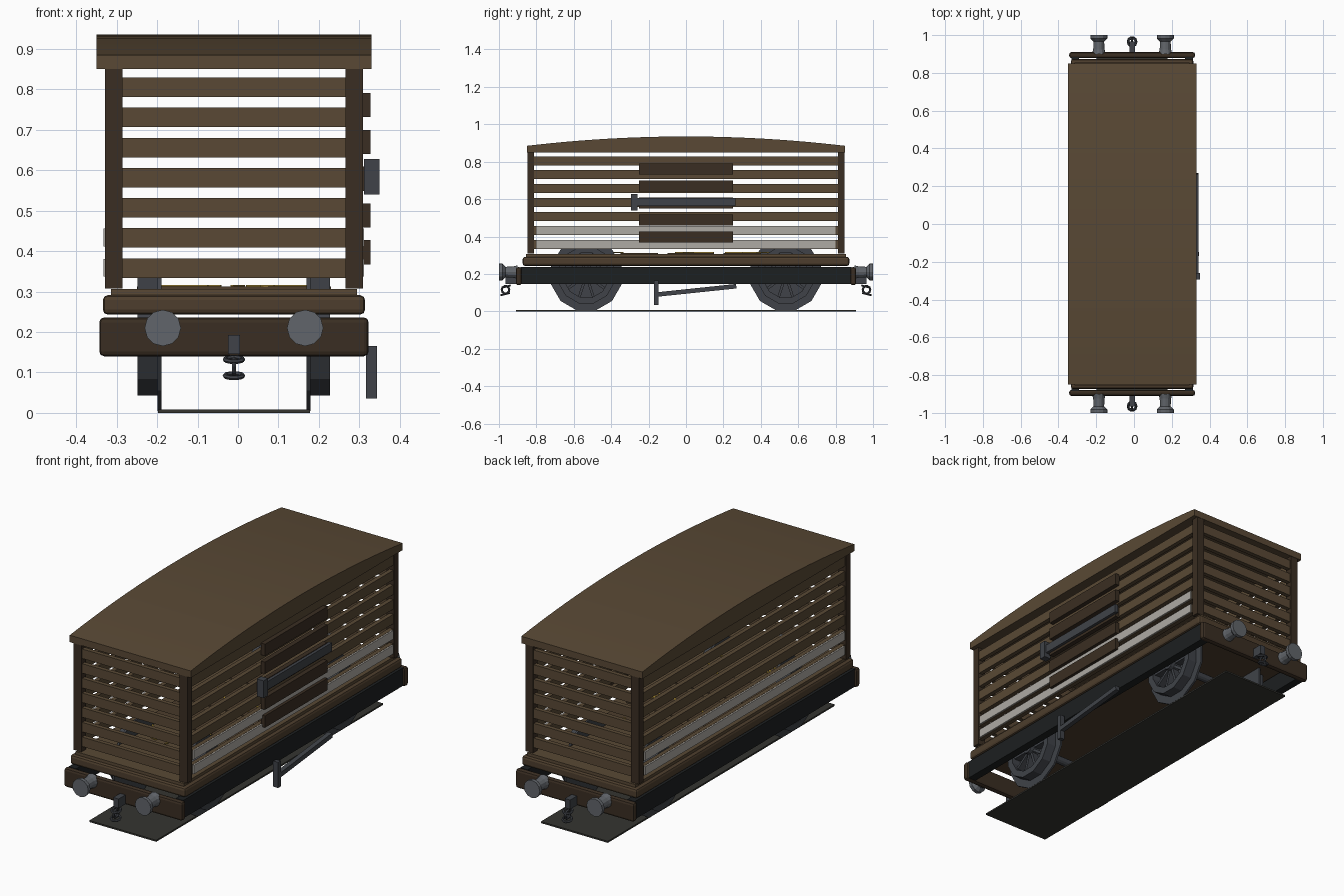
import bpy, bmesh, math, random
from mathutils import Matrix, Vector

if "Cube" in bpy.data.objects:
    bpy.data.objects.remove(bpy.data.objects["Cube"])

random.seed(4)
CX = -0.01  # the wagon body's centre line; side fittings make it asymmetric


def mat(name, r, g, b):
    m = bpy.data.materials.new(name)
    m.diffuse_color = (r, g, b, 1)
    m.use_nodes = True
    m.node_tree.nodes["Principled BSDF"].inputs["Base Color"].default_value = m.diffuse_color
    return m


WOOD = mat("wood", 0.10, 0.066, 0.035)
DARK = mat("dark_wood", 0.042, 0.027, 0.016)
DECK = mat("deck_wood", 0.075, 0.048, 0.026)
IRON = mat("iron", 0.05, 0.055, 0.065)
STEEL = mat("steel", 0.12, 0.13, 0.145)
BLACK = mat("black_frame", 0.012, 0.014, 0.015)
WHITE = mat("whitewash", 0.42, 0.40, 0.37)
STRAW = mat("straw", 0.5, 0.33, 0.05)
TRACK = mat("ground_plate", 0.035, 0.035, 0.03)


def finish(name, bm, m):
    bmesh.ops.recalc_face_normals(bm, faces=bm.faces)
    me = bpy.data.meshes.new(name)
    bm.to_mesh(me)
    bm.free()
    ob = bpy.data.objects.new(name, me)
    bpy.context.collection.objects.link(ob)
    me.materials.append(m)
    return ob


def box(name, x, y, z, m, bevel=0.0):
    """Box from (min, max) pairs; x is measured from the wagon centre line."""
    bm = bmesh.new()
    size = [b - a for a, b in (x, y, z)]
    mid = [(a + b) / 2 for a, b in (x, y, z)]
    mid[0] += CX
    bmesh.ops.create_cube(bm, size=1, matrix=Matrix.Translation(mid) @ Matrix.Diagonal((*size, 1)))
    ob = finish(name, bm, m)
    if bevel:
        mod = ob.modifiers.new("bevel", "BEVEL")
        mod.width, mod.segments = bevel, 2
    return ob


def lathe(name, profile, n, frame, m, phase=0.0, closed=False):
    """Revolve (distance along axis, radius) points about local z, placed by frame."""
    bm = bmesh.new()
    rings = [[bm.verts.new(frame @ Vector((r * math.cos(phase + math.tau * i / n),
                                           r * math.sin(phase + math.tau * i / n), h)))
              for i in range(n)] for h, r in profile]
    pairs = list(zip(rings, rings[1:]))
    if closed:
        pairs.append((rings[-1], rings[0]))
    for a, b in pairs:
        for i in range(n):
            j = (i + 1) % n
            bm.faces.new((a[i], a[j], b[j], b[i]))
    if not closed:
        bm.faces.new(rings[0])
        bm.faces.new(rings[-1])
    return finish(name, bm, m)


def place(x, y, z, axis):
    """Frame at a point (x from the centre line) with local z along axis."""
    return Matrix.Translation((CX + x, y, z)) @ Vector(axis).to_track_quat("Z", "Y").to_matrix().to_4x4()


def link(name, loc, axis, R, r):
    prof = [(r * math.sin(math.tau * k / 6), R + r * math.cos(math.tau * k / 6)) for k in range(6)]
    return lathe(name, prof, 10, place(*loc, axis), IRON, closed=True)


# arched roof
bm = bmesh.new()
pts = [(-0.85, 0.85)]
pts += [(y, 0.885 + 0.05 * (1 - (y / 0.85) ** 2)) for y in [-0.85 + 1.7 * i / 24 for i in range(25)]]
pts += [(0.85, 0.85)]
face = bm.faces.new([bm.verts.new((CX - 0.34, y, z)) for y, z in pts])
ext = bmesh.ops.extrude_face_region(bm, geom=[face])["geom"]
bmesh.ops.translate(bm, vec=(0.68, 0, 0), verts=[v for v in ext if isinstance(v, bmesh.types.BMVert)])
roof = finish("roof", bm, WOOD)
bpy.context.view_layer.objects.active = roof
roof.select_set(True)
bpy.ops.object.shade_smooth_by_angle(angle=math.radians(20))


def span(s, a, b):
    return (a, b) if s > 0 else (-b, -a)


# corner posts
for sx in (-1, 1):
    for sy in (-1, 1):
        box("corner_post", span(sx, 0.276, 0.319), span(sy, 0.812, 0.848), (0.308, 0.852), DARK)

# slatted walls with whitewashed lower boards
for i in range(7):
    z = (0.334 + 0.0745 * i, 0.382 + 0.0745 * i)
    for s in (-1, 1):
        box("side_slat", span(s, 0.292, 0.314), (-0.814, 0.814), z, WOOD)
        box("end_slat", (-0.278, 0.278), span(s, 0.82, 0.842), z, WOOD)
        if i < 2:
            box("whitewashed_board", span(s, 0.312, 0.322), (-0.8, 0.8), (z[0] + 0.003, z[1] - 0.001), WHITE)

# door planks, bar and latch on the right side
for i in range(5):
    box("door_plank", (0.313, 0.337), (-0.25, 0.25), (0.367 + 0.091 * i, 0.427 + 0.091 * i), DARK)
box("door_bar", (0.334, 0.352), (-0.27, 0.265), (0.563, 0.606), IRON)
box("door_latch", (0.322, 0.36), (-0.295, -0.26), (0.54, 0.628), IRON)

# deck, floor and litter
box("deck", (-0.324, 0.324), (-0.873, 0.873), (0.243, 0.291), DECK, 0.012)
box("floor", (-0.304, 0.304), (-0.855, 0.855), (0.288, 0.306), WOOD)
for y0, y1 in ((-0.35, -0.15), (-0.1, 0.15), (0.2, 0.4)):
    box("floor_board", (-0.24, 0.24), (y0, y1), (0.304, 0.312), DECK)
for i in range(14):
    straw = box("straw", (-0.004, 0.004), (-0.07, 0.07), (-0.002, 0.002), STRAW)
    straw.location = (random.uniform(-0.2, 0.2), random.uniform(-0.6, 0.6), 0.314)
    straw.rotation_euler.z = random.uniform(0, math.pi)

# underframe
for s in (-1, 1):
    box("sole_bar", span(s, 0.28, 0.322), (-0.885, 0.885), (0.145, 0.236), BLACK)
    box("buffer_beam", (-0.333, 0.333), span(s, 0.878, 0.91), (0.14, 0.236), DARK, 0.012)

# buffers and couplings at both ends
for s in (-1, 1):
    for x in (-0.176, 0.176):
        lathe("buffer", [(0.9, 0.036), (0.925, 0.03), (0.965, 0.028), (0.982, 0.045), (1.0, 0.045)],
              12, place(x, 0, 0.21, (0, s, 0)), STEEL)
    box("coupling_hook", (-0.015, 0.015), span(s, 0.9, 0.965), (0.145, 0.192), IRON)
    link("coupling_link", (0, s * 0.962, 0.132), (0, s * 0.25, 1), 0.022, 0.006)
    link("coupling_link", (0, s * 0.965, 0.115), (1, 0, 0), 0.02, 0.006)
    link("coupling_link", (0, s * 0.967, 0.092), (0, s * 0.25, 1), 0.022, 0.006)

# wheelsets: flange disc, rim, hub and spokes
ap = 1 / math.cos(math.pi / 12)
for y in (-0.533, 0.533):
    zc = 0.197
    lathe("axle", [(-0.27, 0.02), (0.27, 0.02)], 12, place(0, y, zc, (1, 0, 0)), IRON)
    for s in (-1, 1):
        f = place(0, y, zc - 0.004, (s, 0, 0))
        ph = math.pi / 12
        lathe("wheel_flange", [(0.179, 0.188 * ap), (0.189, 0.188 * ap)], 12, f, IRON, ph)
        lathe("wheel_rim", [(0.188, 0.15 * ap), (0.238, 0.15 * ap), (0.238, 0.118 * ap), (0.188, 0.118 * ap)],
              12, f, IRON, ph, True)
        lathe("wheel_hub", [(0.188, 0.035), (0.242, 0.03)], 12, f, IRON, ph)
        bm = bmesh.new()
        for k in range(10):
            m = f @ Matrix.Rotation(math.tau * k / 10, 4, "Z") @ Matrix.Translation((0.075, 0, 0.206))
            bmesh.ops.create_cube(bm, size=1, matrix=m @ Matrix.Diagonal((0.1, 0.014, 0.035, 1)))
        finish("wheel_spokes", bm, IRON)

# brake lever on the right side
box("brake_handle", (0.327, 0.354), (-0.17, -0.148), (0.035, 0.165), IRON)
lever = box("brake_lever", (-0.012, 0.012), (-0.215, 0.215), (-0.012, 0.012), IRON)
lever.location = (0.34, 0.055, 0.112)
lever.rotation_euler.x = math.atan2(0.045, 0.43)

# plate beneath the wagon
box("ground_plate", (-0.188, 0.188), (-0.91, 0.91), (0.0, 0.008), TRACK)
